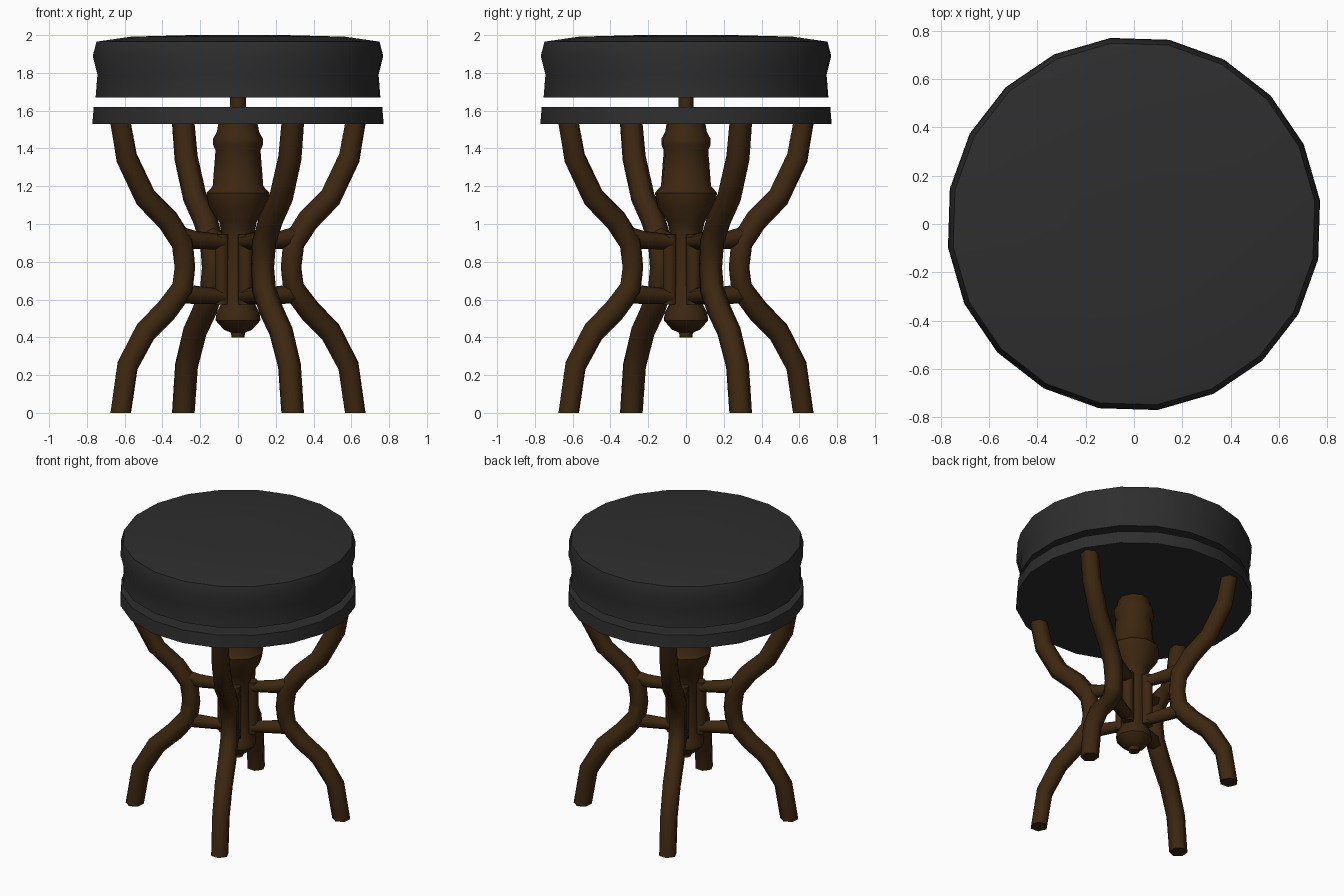
import bpy, bmesh, math
from mathutils import Vector

if "Cube" in bpy.data.objects:
    bpy.data.objects.remove(bpy.data.objects["Cube"])


def material(name, color):
    m = bpy.data.materials.new(name)
    m.diffuse_color = (*color, 1)
    m.use_nodes = True
    m.node_tree.nodes["Principled BSDF"].inputs["Base Color"].default_value = m.diffuse_color
    return m


BLACK = material("black leather", (0.027, 0.027, 0.027))
BROWN = material("dark walnut", (0.046, 0.02, 0.005))


def finish(bm, name, mat, angle):
    bmesh.ops.recalc_face_normals(bm, faces=bm.faces)
    me = bpy.data.meshes.new(name)
    bm.to_mesh(me)
    bm.free()
    me.materials.append(mat)
    ob = bpy.data.objects.new(name, me)
    bpy.context.collection.objects.link(ob)
    bpy.ops.object.select_all(action='DESELECT')
    ob.select_set(True)
    bpy.context.view_layer.objects.active = ob
    bpy.ops.object.shade_smooth_by_angle(angle=math.radians(angle))
    return ob


def skin(bm, rings):
    """Bridge matching rings of points and cap both ends."""
    vs = [[bm.verts.new(p) for p in ring] for ring in rings]
    n = len(vs[0])
    for a, b in zip(vs, vs[1:]):
        for i in range(n):
            j = (i + 1) % n
            bm.faces.new((a[i], a[j], b[j], b[i]))
    bm.faces.new(vs[0])
    bm.faces.new(vs[-1])


def lathe(name, profile, sides, turn, mat, angle=40):
    bm = bmesh.new()
    skin(bm, [[(r * math.cos(turn + math.tau * i / sides),
                r * math.sin(turn + math.tau * i / sides), z)
               for i in range(sides)] for r, z in profile])
    return finish(bm, name, mat, angle)


def tube(bm, path, az, sides=6):
    """Sweep a polygon along a (radius, height, half width) path at azimuth az."""
    out = Vector((math.cos(az), math.sin(az), 0))
    side = Vector((-math.sin(az), math.cos(az), 0))
    up = Vector((0, 0, 1))
    rings = []
    for k, (r, z, w) in enumerate(path):
        a, b = path[max(k - 1, 0)], path[min(k + 1, len(path) - 1)]
        t = Vector((b[0] - a[0], b[1] - a[1])).normalized()
        if b[0] == a[0] or k in (0, len(path) - 1) and len(path) > 4:
            t = Vector((0, 1))          # level cuts at feet and tops
        nrm = out * t.y - up * t.x
        c = out * r + up * z
        rings.append([c + w * (nrm * math.cos(math.tau * i / sides)
                               + side * math.sin(math.tau * i / sides))
                      for i in range(sides)])
    skin(bm, rings)


# Seat: padded cushion above a thin disc
TURN = math.radians(7.2)
lathe("seat_cushion", [(0.76, 1.67), (0.75, 1.79), (0.775, 1.89), (0.755, 1.965),
                       (0.57, 1.992), (0.25, 2.0)], 20, TURN, BLACK, 50)
lathe("seat_disc", [(0.777, 1.53), (0.77, 1.62)], 20, TURN, BLACK)

# Screw pin between the column and the cushion
lathe("screw_pin", [(0.042, 1.5), (0.042, 1.69)], 10, 0, BROWN)

# Turned centre column with hub and bottom finial
lathe("column", [(0.035, 0.40), (0.037, 0.425), (0.075, 0.44), (0.12, 0.49), (0.115, 0.53),
                 (0.088, 0.58), (0.085, 0.94), (0.1, 1.01), (0.155, 1.09), (0.168, 1.165),
                 (0.135, 1.2), (0.12, 1.39), (0.133, 1.42), (0.133, 1.45), (0.112, 1.49),
                 (0.105, 1.53)], 10, math.radians(7), BROWN)

# Four legs: outer S-curve, two arms to the hub and a mounting plate
LEG = [(0.685, 0.0, 0.06), (0.645, 0.25, 0.061), (0.54, 0.43, 0.063), (0.42, 0.54, 0.064),
       (0.325, 0.655, 0.064), (0.31, 0.77, 0.06), (0.325, 0.90, 0.064), (0.41, 1.02, 0.064),
       (0.54, 1.14, 0.063), (0.65, 1.35, 0.062), (0.685, 1.53, 0.06)]
UPPER_ARM = [(0.35, 0.94, 0.05), (0.25, 0.915, 0.048), (0.09, 0.905, 0.04)]
LOWER_ARM = [(0.35, 0.63, 0.05), (0.25, 0.625, 0.048), (0.09, 0.615, 0.04)]
PLATE = [(0.095, 0.575, 0.04), (0.095, 0.945, 0.04)]
for k in range(4):
    az = math.radians(25 + 90 * k)
    bm = bmesh.new()
    for path in (LEG, UPPER_ARM, LOWER_ARM, PLATE):
        tube(bm, path, az)
    finish(bm, f"leg_{k + 1}", BROWN, 65)
